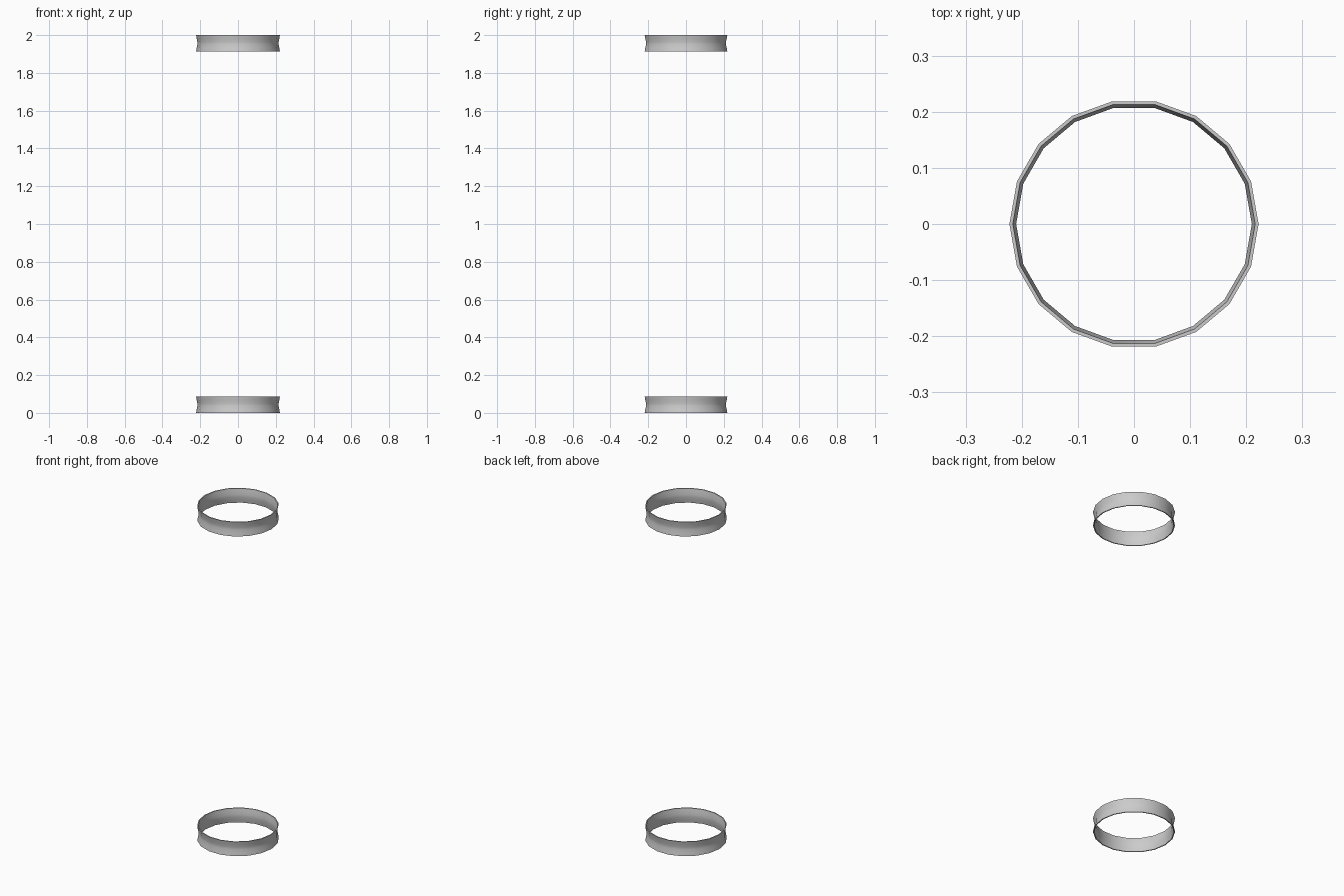
import bpy, bmesh, math

if "Cube" in bpy.data.objects:
    bpy.data.objects.remove(bpy.data.objects["Cube"])

SIDES = 18
H = 0.086
# closed cross-section (radius, height): thin band pinched at the waist
PROFILE = [(0.222, 0.0), (0.219, H * 0.2), (0.215, H * 0.42), (0.215, H * 0.58),
           (0.219, H * 0.8), (0.222, H),
           (0.216, H), (0.213, H * 0.8), (0.210, H * 0.58), (0.210, H * 0.42),
           (0.213, H * 0.2), (0.216, 0.0)]


def ring(name, z):
    bm = bmesh.new()
    loops = []
    for i in range(SIDES):
        a = 2 * math.pi * i / SIDES
        loops.append([bm.verts.new((r * math.cos(a), r * math.sin(a), z + h))
                      for r, h in PROFILE])
    n = len(PROFILE)
    for i in range(SIDES):
        p, q = loops[i], loops[(i + 1) % SIDES]
        for j in range(n):
            k = (j + 1) % n
            bm.faces.new((p[j], q[j], q[k], p[k]))
    bmesh.ops.recalc_face_normals(bm, faces=bm.faces)
    me = bpy.data.meshes.new(name)
    bm.to_mesh(me)
    bm.free()
    ob = bpy.data.objects.new(name, me)
    bpy.context.collection.objects.link(ob)
    bpy.ops.object.select_all(action='DESELECT')
    ob.select_set(True)
    bpy.context.view_layer.objects.active = ob
    bpy.ops.object.shade_smooth_by_angle(angle=math.radians(40))


# matching bands at the bottom and top
ring("lower_band", 0.0)
ring("upper_band", 2.0 - H)
